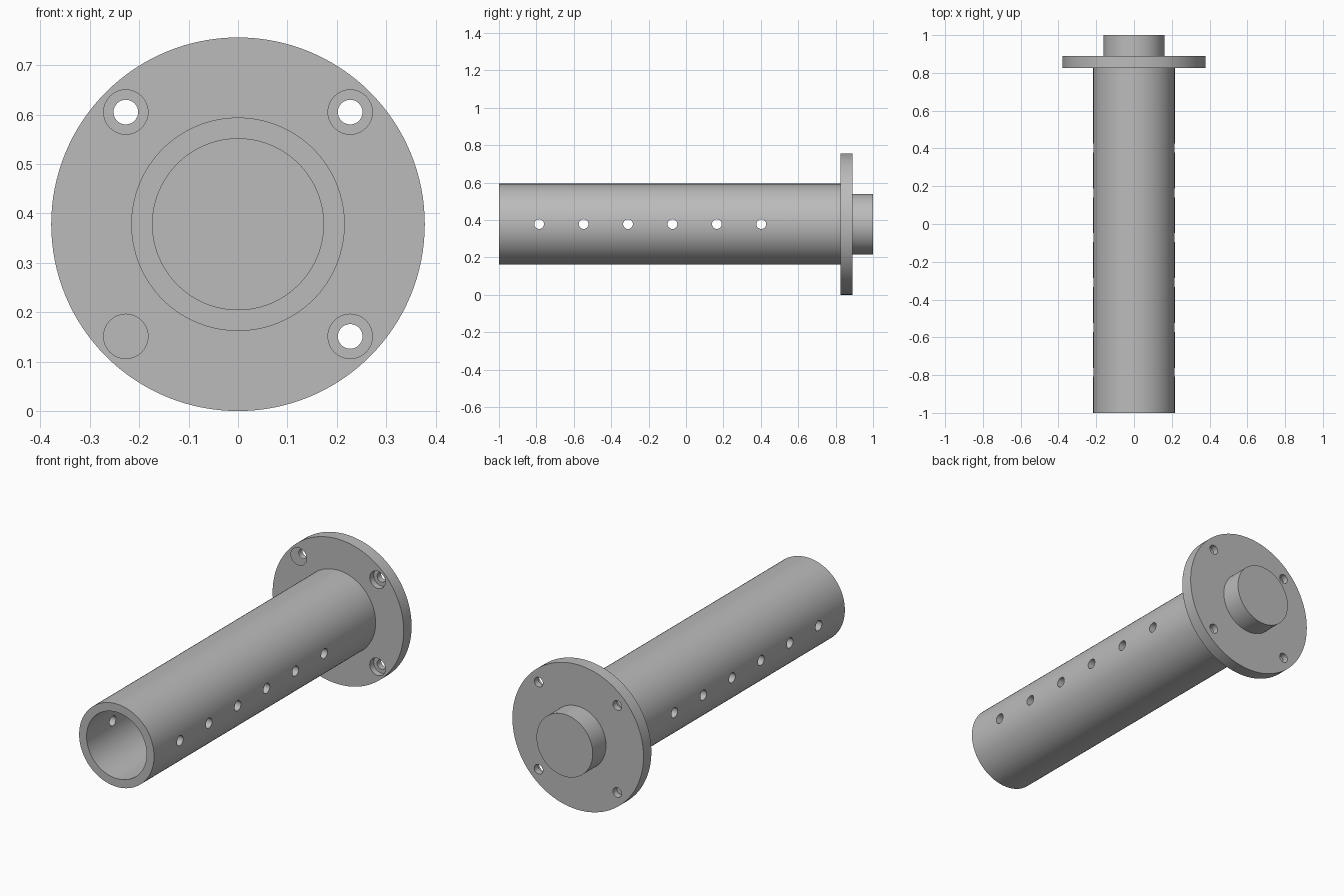
import bpy
import bmesh
from math import radians, tau
from mathutils import Matrix, Vector

cube = bpy.data.objects.get("Cube")
if cube:
    bpy.data.objects.remove(cube, do_unlink=True)

AXIS_Z = 0.378
FLANGE_R, TUBE_R, BORE_R, BOSS_R = 0.378, 0.216, 0.173, 0.162
FRONT, FLANGE_FRONT, FLANGE_BACK, BACK = -1.0, 0.825, 0.89, 1.0
SEGMENTS = 128

steel = bpy.data.materials.new("grey_steel")
steel.use_nodes = True
colour = (0.5, 0.5, 0.5, 1)
steel.diffuse_color = colour
steel.node_tree.nodes["Principled BSDF"].inputs["Base Color"].default_value = colour


def make_object(name, bm):
    bmesh.ops.recalc_face_normals(bm, faces=bm.faces)
    mesh = bpy.data.meshes.new(name)
    bm.to_mesh(mesh)
    bm.free()
    mesh.materials.append(steel)
    obj = bpy.data.objects.new(name, mesh)
    bpy.context.collection.objects.link(obj)
    return obj


def lathe(name, profile):
    """Spin (radius, y) points about the long axis and cap both open ends."""
    bm = bmesh.new()
    verts = [bm.verts.new((r, y, AXIS_Z)) for r, y in profile]
    edges = [bm.edges.new(pair) for pair in zip(verts, verts[1:])]
    bmesh.ops.spin(bm, geom=verts + edges, cent=(0, 0, AXIS_Z), axis=(0, 1, 0),
                   angle=tau, steps=SEGMENTS, use_merge=True)
    bmesh.ops.remove_doubles(bm, verts=bm.verts, dist=1e-5)
    bmesh.ops.holes_fill(bm, edges=[e for e in bm.edges if e.is_boundary], sides=0)
    return make_object(name, bm)


def add_drill(bm, centre, radius, length, direction):
    turn = Vector(direction).to_track_quat("Z", "Y").to_matrix().to_4x4()
    bmesh.ops.create_cone(bm, cap_ends=True, segments=32, radius1=radius,
                          radius2=radius, depth=length,
                          matrix=Matrix.Translation(centre) @ turn)


def cut(body, name, bm):
    cutter = make_object(name, bm)
    cutter.hide_render = True
    mod = body.modifiers.new(name, "BOOLEAN")
    mod.operation = "DIFFERENCE"
    mod.solver = "EXACT"
    mod.object = cutter
    bpy.ops.object.modifier_apply(modifier=mod.name)
    bpy.data.objects.remove(cutter, do_unlink=True)


# Turned body: rear boss, flange, tube and blind bore
body = lathe("flanged_tube", [
    (BOSS_R, BACK), (BOSS_R, FLANGE_BACK),
    (FLANGE_R, FLANGE_BACK), (FLANGE_R, FLANGE_FRONT),
    (TUBE_R, FLANGE_FRONT), (TUBE_R, FRONT),
    (BORE_R, FRONT), (BORE_R, FLANGE_FRONT)])
bpy.ops.object.select_all(action="DESELECT")
bpy.context.view_layer.objects.active = body
body.select_set(True)

# Cross holes through both tube walls
drills = bmesh.new()
for i in range(6):
    add_drill(drills, (0, -0.785 + i * 0.2375, AXIS_Z), 0.026, 0.6, (1, 0, 0))
cut(body, "cross_hole_cutter", drills)

# Flange bolt holes, then their front counterbores
offset = 0.227
for name, radius, y, length in (("bolt_hole_cutter", 0.025, 0.86, 0.2),
                                ("counterbore_cutter", 0.045, FLANGE_FRONT, 0.065)):
    drills = bmesh.new()
    for sx in (-1, 1):
        for sz in (-1, 1):
            add_drill(drills, (sx * offset, y, AXIS_Z + sz * offset),
                      radius, length, (0, 1, 0))
    cut(body, name, drills)

bpy.ops.object.shade_smooth_by_angle(angle=radians(30))
